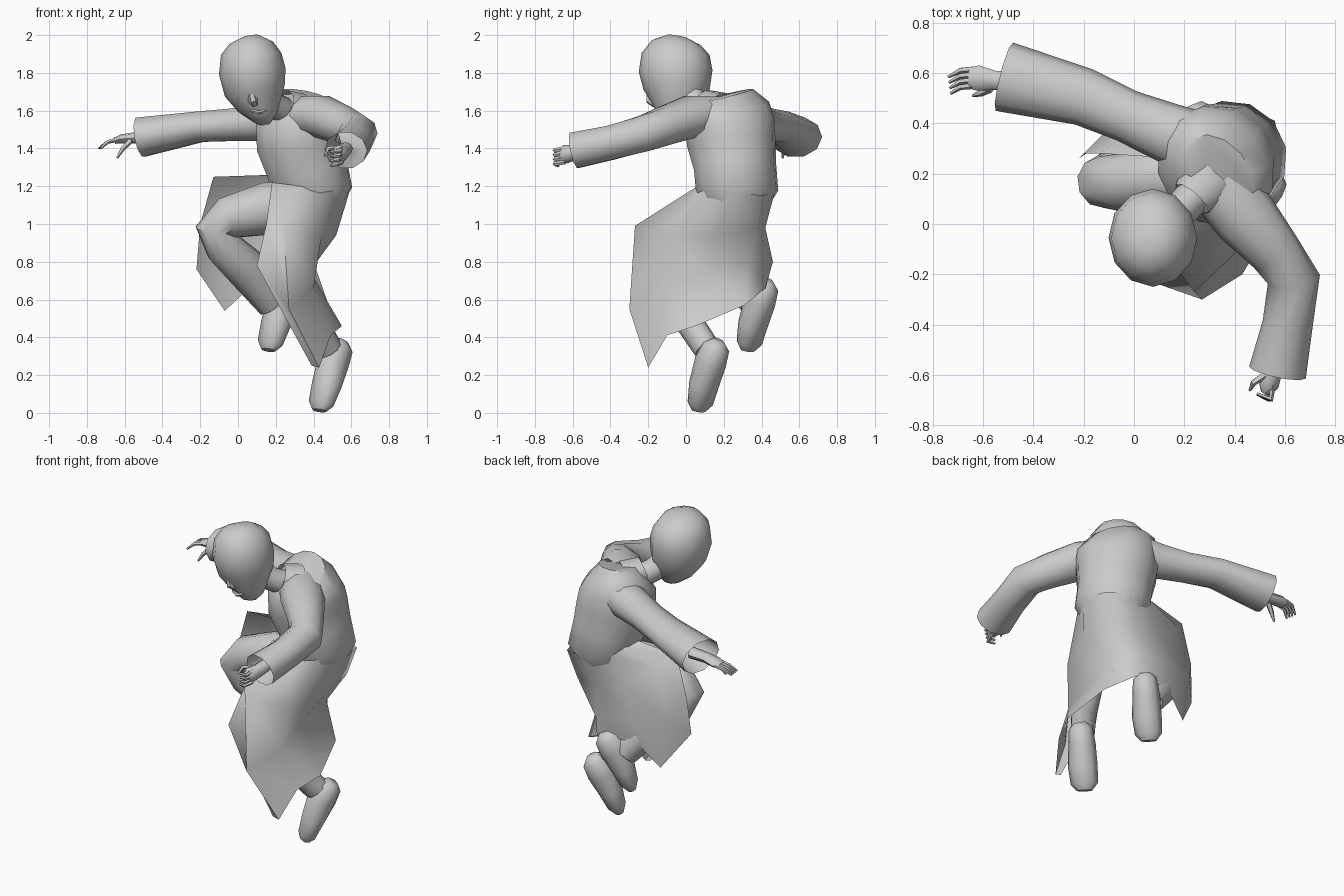
import bpy, math
from mathutils import Vector


def finish(name, verts, faces, angle=50):
    me = bpy.data.meshes.new(name)
    me.from_pydata([tuple(v) for v in verts], [], faces)
    me.update()
    ob = bpy.data.objects.new(name, me)
    bpy.context.collection.objects.link(ob)
    bpy.ops.object.select_all(action='DESELECT')
    ob.select_set(True)
    bpy.context.view_layer.objects.active = ob
    bpy.ops.object.mode_set(mode='EDIT')
    bpy.ops.mesh.select_all(action='SELECT')
    bpy.ops.mesh.normals_make_consistent(inside=False)
    bpy.ops.object.mode_set(mode='OBJECT')
    bpy.ops.object.shade_smooth_by_angle(angle=math.radians(angle))
    return ob


def tube(name, rings, ref=(0, 0, 1), n=10, cap=True):
    """Loft ellipses; each ring is x, y, z, half width, half depth."""
    c = [Vector(r[:3]) for r in rings]
    ref = Vector(ref)
    verts, faces = [], []
    for i, r in enumerate(rings):
        t = (c[min(i + 1, len(c) - 1)] - c[max(i - 1, 0)]).normalized()
        u = ref.cross(t).normalized()
        v = t.cross(u)
        for k in range(n):
            a = 2 * math.pi * k / n
            verts.append(c[i] + u * math.cos(a) * r[3] + v * math.sin(a) * r[4])
    for i in range(len(rings) - 1):
        for k in range(n):
            j = (k + 1) % n
            faces.append((i * n + k, i * n + j, (i + 1) * n + j, (i + 1) * n + k))
    faces.append(tuple(range(n)))
    if cap:
        m = (len(rings) - 1) * n
        faces.append(tuple(range(m, m + n)))
    return finish(name, verts, faces)


def sheet(name, columns):
    """Cloth surface through columns of points."""
    m = len(columns[0])
    verts = [Vector(p) for col in columns for p in col]
    faces = [(i * m + k, i * m + k + 1, (i + 1) * m + k + 1, (i + 1) * m + k)
             for i in range(len(columns) - 1) for k in range(m - 1)]
    return finish(name, verts, faces, 65)


BODY_FRONT = (-0.77, -0.64, 0)

# Torso, turned to face front left
tube("torso", [
    (0.38, 0.26, 1.08, 0.17, 0.15),
    (0.39, 0.27, 1.18, 0.225, 0.215),
    (0.365, 0.26, 1.30, 0.225, 0.215),
    (0.33, 0.24, 1.43, 0.24, 0.235),
    (0.325, 0.23, 1.54, 0.25, 0.225),
    (0.335, 0.225, 1.61, 0.24, 0.18),
    (0.34, 0.21, 1.68, 0.17, 0.11)], BODY_FRONT, 12)

# Neck with low collar
tube("neck", [
    (0.27, 0.15, 1.58, 0.075, 0.075),
    (0.19, 0.06, 1.63, 0.07, 0.07),
    (0.11, -0.02, 1.72, 0.075, 0.08)])
tube("collar", [
    (0.30, 0.18, 1.60, 0.13, 0.10),
    (0.23, 0.10, 1.64, 0.085, 0.075)], cap=False)

# Head bowed down
tube("head", [
    (0.065, -0.045, 1.99, 0.05, 0.06),
    (0.07, -0.05, 1.96, 0.115, 0.13),
    (0.07, -0.055, 1.90, 0.16, 0.18),
    (0.075, -0.055, 1.81, 0.177, 0.195),
    (0.09, -0.05, 1.71, 0.163, 0.175),
    (0.115, -0.055, 1.63, 0.12, 0.13),
    (0.135, -0.07, 1.57, 0.075, 0.09),
    (0.14, -0.08, 1.535, 0.035, 0.045)], (0, 1, 0), 12)
tube("nose", [
    (0.065, -0.195, 1.71, 0.014, 0.014),
    (0.08, -0.19, 1.655, 0.027, 0.024),
    (0.09, -0.165, 1.63, 0.016, 0.016)], (0, 1, 0), 6)
tube("mouth", [
    (0.07, -0.152, 1.60, 0.008, 0.008),
    (0.11, -0.165, 1.59, 0.014, 0.012),
    (0.15, -0.147, 1.60, 0.008, 0.008)], n=6)

# Wide sleeves, open at the cuffs
tube("right_sleeve", [
    (0.34, 0.16, 1.57, 0.13, 0.11),
    (0.44, 0.03, 1.57, 0.13, 0.115),
    (0.56, -0.11, 1.52, 0.105, 0.105),
    (0.635, -0.22, 1.48, 0.105, 0.10),
    (0.61, -0.40, 1.43, 0.10, 0.095),
    (0.57, -0.59, 1.39, 0.115, 0.10)], cap=False)
tube("left_sleeve", [
    (0.28, 0.31, 1.57, 0.13, 0.11),
    (0.14, 0.36, 1.54, 0.12, 0.105),
    (-0.03, 0.43, 1.525, 0.105, 0.09),
    (-0.20, 0.505, 1.515, 0.115, 0.085),
    (-0.515, 0.585, 1.46, 0.14, 0.11)], cap=False)

# Hands
tube("left_hand", [
    (-0.44, 0.57, 1.46, 0.04, 0.035),
    (-0.55, 0.57, 1.455, 0.038, 0.03),
    (-0.62, 0.58, 1.45, 0.05, 0.024),
    (-0.655, 0.58, 1.44, 0.042, 0.016)], n=8)
for i in range(4):
    y = 0.615 - i * 0.022
    tube("left_finger", [
        (-0.64, y, 1.445, 0.013, 0.012),
        (-0.69, y - 0.005, 1.435, 0.012, 0.011),
        (-0.737 + i * 0.003, y - 0.03, 1.40, 0.006, 0.006)], n=5)
tube("left_thumb", [
    (-0.57, 0.54, 1.44, 0.018, 0.016),
    (-0.61, 0.52, 1.40, 0.015, 0.013),
    (-0.64, 0.51, 1.35, 0.006, 0.006)], n=5)
tube("right_hand", [
    (0.57, -0.50, 1.40, 0.04, 0.035),
    (0.55, -0.58, 1.38, 0.04, 0.04),
    (0.535, -0.64, 1.37, 0.04, 0.05),
    (0.525, -0.665, 1.36, 0.025, 0.035)], n=8)
for i in range(4):
    z = 1.40 - i * 0.024
    tube("right_finger", [
        (0.55, -0.64, z, 0.013, 0.013),
        (0.545 - i * 0.006, -0.695, z - 0.01, 0.013, 0.012),
        (0.49, -0.675, z - 0.02, 0.007, 0.007)], n=5)
tube("right_thumb", [
    (0.52, -0.60, 1.40, 0.016, 0.016),
    (0.475, -0.63, 1.40, 0.013, 0.013),
    (0.46, -0.66, 1.36, 0.006, 0.006)], n=5)

# Long coat skirt, split at the front: waist, thigh, knee and hem per column
sheet("coat_skirt", [
    [(0.18, 0.10, 1.22), (0.15, -0.15, 1.00), (0.10, -0.24, 0.78), (0.39, -0.20, 0.25)],
    [(0.34, 0.06, 1.20), (0.24, -0.27, 0.99), (0.27, -0.30, 0.55), (0.43, -0.20, 0.24)],
    [(0.51, 0.10, 1.19), (0.44, -0.08, 0.92), (0.40, -0.12, 0.66), (0.49, -0.10, 0.41)],
    [(0.59, 0.24, 1.17), (0.52, 0.16, 0.94), (0.38, 0.12, 0.75), (0.55, 0.05, 0.46)],
    [(0.56, 0.41, 1.15), (0.51, 0.38, 0.98), (0.40, 0.33, 0.80), (0.48, 0.31, 0.57)],
    [(0.42, 0.47, 1.17), (0.34, 0.42, 0.98), (0.32, 0.46, 0.80), (0.34, 0.42, 0.66)],
    [(0.27, 0.44, 1.21), (0.15, 0.40, 1.02), (0.10, 0.42, 0.84), (0.08, 0.40, 0.68)],
    [(0.22, 0.38, 1.25), (-0.05, 0.34, 1.17), (-0.12, 0.36, 0.85), (-0.07, 0.36, 0.54)],
    [(0.17, 0.26, 1.26), (-0.13, 0.28, 1.25), (-0.20, 0.28, 1.00), (-0.22, 0.26, 0.76)]])

# Trousers: thigh, bent knee, shin
tube("right_trouser", [
    (0.37, 0.20, 1.08, 0.14, 0.12),
    (0.27, 0.0, 0.97, 0.10, 0.10),
    (0.24, -0.13, 0.87, 0.09, 0.09),
    (0.27, -0.12, 0.72, 0.08, 0.08),
    (0.36, -0.03, 0.55, 0.075, 0.08),
    (0.48, 0.11, 0.34, 0.07, 0.075)], BODY_FRONT)
tube("left_trouser", [
    (0.36, 0.25, 1.08, 0.16, 0.16),
    (0.14, 0.19, 1.08, 0.14, 0.13),
    (-0.06, 0.165, 1.03, 0.115, 0.115),
    (-0.13, 0.165, 0.97, 0.095, 0.105),
    (-0.08, 0.19, 0.88, 0.10, 0.105),
    (0.05, 0.28, 0.76, 0.115, 0.12),
    (0.18, 0.36, 0.57, 0.08, 0.075)], (-0.4, 0.9, 0.1))

# Pointed-down shoes, same shape at two places
for side, (x, y, z) in (("right", (0.43, 0.065, 0.0)), ("left", (0.16, 0.325, 0.32))):
    tube(side + "_shoe", [
        (x + dx, y + dy, z + dz, a, b) for dx, dy, dz, a, b in (
            (0.0, 0.0, 0.012, 0.045, 0.03),
            (0.01, 0.01, 0.05, 0.08, 0.055),
            (0.04, 0.03, 0.15, 0.087, 0.072),
            (0.075, 0.065, 0.27, 0.08, 0.09),
            (0.11, 0.095, 0.35, 0.07, 0.075),
            (0.125, 0.105, 0.38, 0.035, 0.035))], (0.6, 0.6, -0.4), 8)
